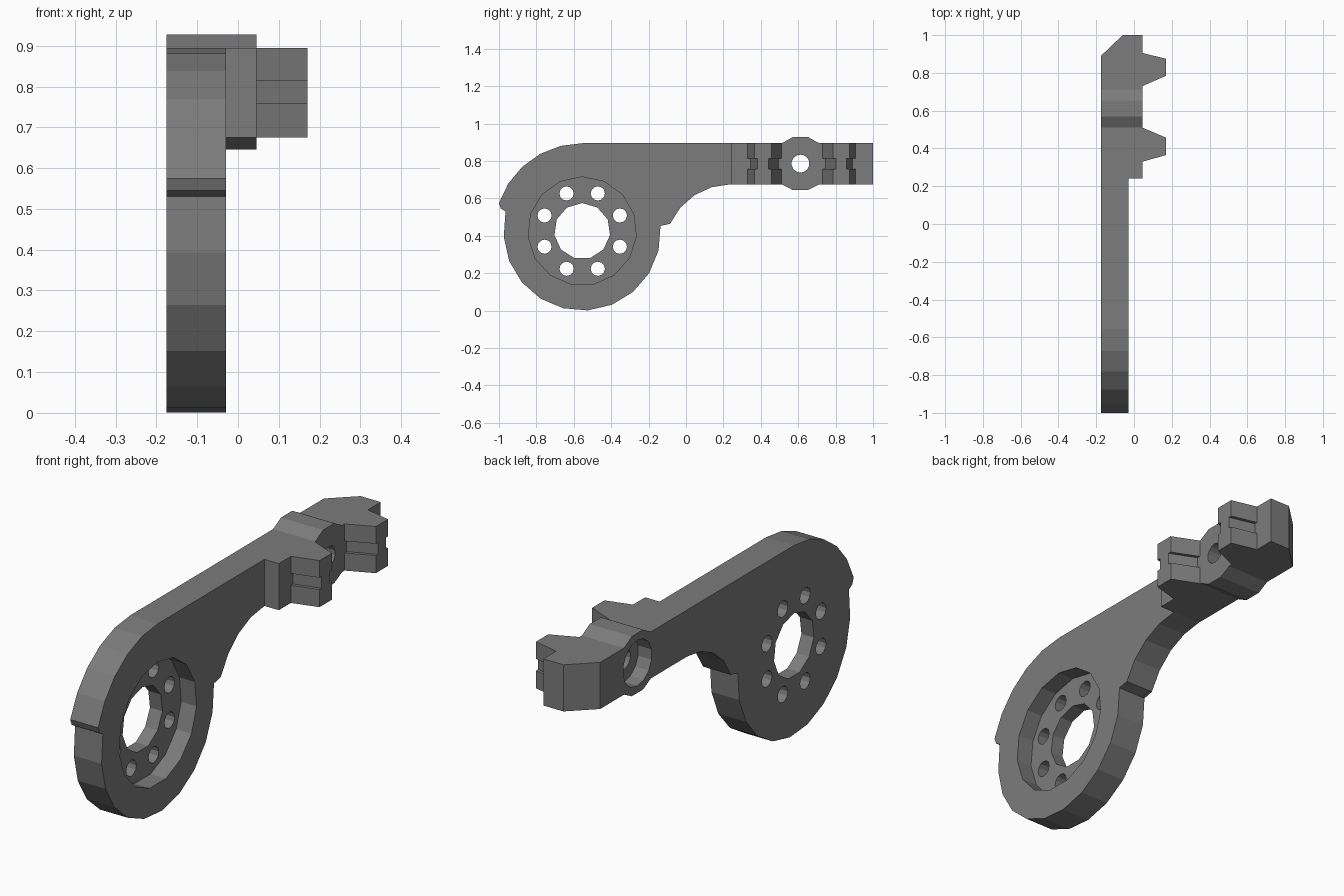
import bpy
import bmesh
from math import cos, sin, radians

if "Cube" in bpy.data.objects:
    bpy.data.objects.remove(bpy.data.objects["Cube"], do_unlink=True)

# Single grey plastic material
grey = bpy.data.materials.new("dark grey")
grey.use_nodes = True
colour = (0.2, 0.2, 0.2, 1)
grey.diffuse_color = colour
grey.node_tree.nodes["Principled BSDF"].inputs["Base Color"].default_value = colour


def prism(name, outline, axis, low, high):
    """Extrude a 2D outline along x (outline in y, z) or z (outline in x, y)."""
    bm = bmesh.new()

    def place(a, b, t):
        return (t, a, b) if axis == "x" else (a, b, t)

    rings = [[bm.verts.new(place(a, b, t)) for a, b in outline] for t in (low, high)]
    bottom, top = rings
    bm.faces.new(bottom)
    bm.faces.new(top)
    for i in range(len(outline)):
        j = (i + 1) % len(outline)
        bm.faces.new((bottom[i], bottom[j], top[j], top[i]))
    bmesh.ops.recalc_face_normals(bm, faces=bm.faces)
    mesh = bpy.data.meshes.new(name)
    bm.to_mesh(mesh)
    bm.free()
    mesh.materials.append(grey)
    obj = bpy.data.objects.new(name, mesh)
    bpy.context.collection.objects.link(obj)
    return obj


def arc(centre, radius, start, end, steps):
    points = []
    for i in range(steps + 1):
        a = radians(start + (end - start) * i / steps)
        points.append((centre[0] + radius * cos(a), centre[1] + radius * sin(a)))
    return points


def polygon(centre, radius, sides, start=90):
    return arc(centre, radius, start, start + 360, sides)[:-1]


def combine(target, tool, operation):
    """Apply a boolean and discard its tool."""
    tool.hide_render = True
    mod = target.modifiers.new("combine", "BOOLEAN")
    mod.object, mod.operation, mod.solver = tool, operation, "EXACT"
    bpy.context.view_layer.update()
    graph = bpy.context.evaluated_depsgraph_get()
    mesh = bpy.data.meshes.new_from_object(target.evaluated_get(graph))
    target.modifiers.clear()
    target.data = mesh
    bpy.data.objects.remove(tool, do_unlink=True)


# Main levels
BACK, FACE, GRIP, TIP = -0.175, -0.03, 0.045, 0.17
BOTTOM, TOP = 0.675, 0.895
SHOULDER = 0.24
ring = (-0.555, 0.425)
pin = (0.612, 0.786)

# Bar edges with the pin boss swelling above and below
boss_low = [(pin[0] + d, pin[1] - h) for d, h in
            ((-0.1, 0.111), (-0.042, 0.141), (0.042, 0.141), (0.1, 0.111))]
boss_high = [(y, 2 * pin[1] - z) for y, z in reversed(boss_low)]
boss_low = [(y, BOTTOM if abs(z - BOTTOM) < 0.01 else z) for y, z in boss_low]
boss_high = [(y, TOP if abs(z - TOP) < 0.01 else z) for y, z in boss_high]
bar_end = boss_low + [(1, BOTTOM), (1, TOP)] + boss_high

# Side plate: round head, stop lips, concave neck and bar
head_top = arc(ring, 0.47, 90, 161.5, 5)
lip = [(-0.99, 0.545), (-0.965, 0.53)]
head_low = arc((ring[0], 0.42), 0.42, 165.5, 364.5, 11)[1:]
neck = arc((SHOULDER, 0.319), 0.356, 156, 90, 4)
arm = prism("arm", head_top + lip + head_low + neck + bar_end, "x", BACK, FACE)

# Thicker grip half of the bar
slab = prism("grip_slab", [(SHOULDER, BOTTOM)] + bar_end + [(SHOULDER, TOP)],
             "x", FACE, GRIP)
combine(arm, slab, "UNION")

# Recessed ring, centre bore and eight bolt holes
cutters = [
    prism("recess_cutter", polygon(ring, 0.29, 15), "x", -0.11, 0.1),
    prism("bore_cutter", polygon(ring, 0.15, 11), "x", -1, 1),
]
for bolt in polygon(ring, 0.218, 8, 22.5):
    cutters.append(prism("bolt_cutter", polygon(bolt, 0.038, 12), "x", -1, 1))

# Pin hole, its rear counterbore and the bevelled end corner
cutters += [
    prism("pin_cutter", polygon(pin, 0.048, 14), "x", -1, 1),
    prism("counterbore_cutter", polygon(pin, 0.108, 14), "x", -1, BACK + 0.07),
    prism("corner_cutter", [(BACK - 0.1, 0.794), (-0.06 + 0.1, 1.096),
                            (BACK - 0.1, 1.096)], "z", 0, 1),
]
for cutter in cutters:
    combine(arm, cutter, "DIFFERENCE")

# Tapered teeth, narrowed at mid height by a groove on each flank
GROOVE_LOW, GROOVE_HIGH, INSET = 0.758, 0.814, 0.016
for label, base, tip in (("front", (0.33, 0.51), (0.365, 0.457)),
                         ("rear", (0.73, 0.905), (0.785, 0.875))):
    for part, low, high, inset in (("lower", BOTTOM, GROOVE_LOW, 0),
                                   ("middle", GROOVE_LOW, GROOVE_HIGH, INSET),
                                   ("upper", GROOVE_HIGH, TOP, 0)):
        prism(f"{label}_tooth_{part}",
              [(GRIP, base[0] + inset), (TIP, tip[0] + inset),
               (TIP, tip[1] - inset), (GRIP, base[1] - inset)], "z", low, high)
